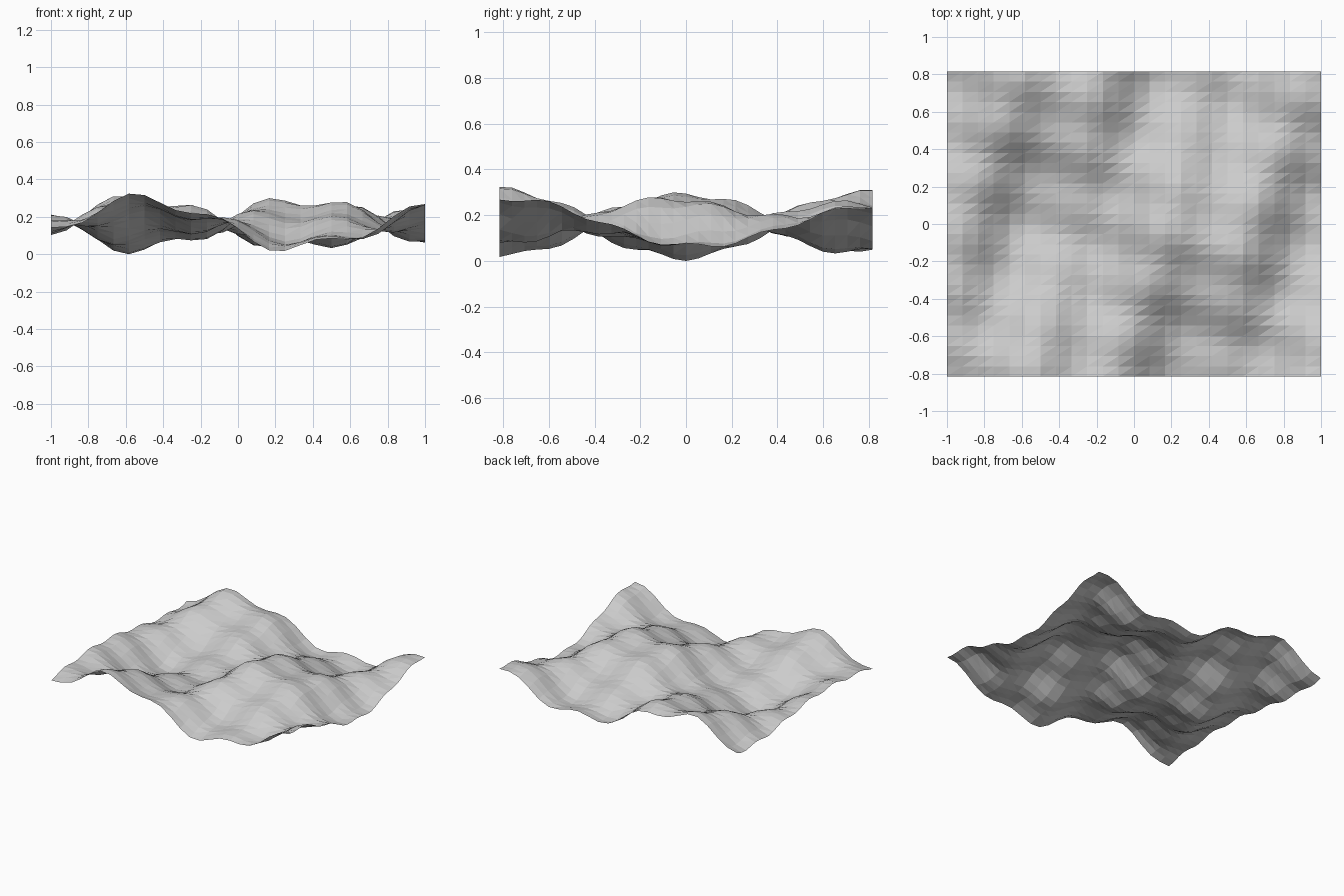
import bpy
import bmesh
from math import sin, cos

cube = bpy.data.objects.get("Cube")
if cube:
    bpy.data.objects.remove(cube, do_unlink=True)

HALF_X, HALF_Y = 1.0, 0.815
COLUMNS, ROWS = 24, 30


def height(x, y):
    """Broad swell crossed by two slanted finer ripples."""
    swell = 0.124 * sin(3.65 * (x + 0.08)) * cos(3.9 * (y + 0.03))
    long_ripple = 0.034 * cos(12.5 * (x - 0.64 - 0.26 * y))
    short_ripple = 0.012 * sin(20.3 * (y + 0.28 * x - 0.22))
    return swell + long_ripple + short_ripple


# Stone grey surface colour
grey = bpy.data.materials.new("plain grey")
grey.use_nodes = True
colour = (0.6, 0.6, 0.6, 1.0)
grey.diffuse_color = colour
shader = next(n for n in grey.node_tree.nodes if n.type == "BSDF_PRINCIPLED")
shader.inputs["Base Color"].default_value = colour

# Wavy terrain sheet, a flat-shaded triangulated grid
bm = bmesh.new()
bmesh.ops.create_grid(bm, x_segments=COLUMNS, y_segments=ROWS, size=1.0)
for v in bm.verts:
    v.co.x *= HALF_X
    v.co.y *= HALF_Y
    v.co.z = height(v.co.x, v.co.y)
lowest = min(v.co.z for v in bm.verts)
for v in bm.verts:
    v.co.z -= lowest
bmesh.ops.triangulate(bm, faces=bm.faces[:], quad_method="FIXED")
bmesh.ops.recalc_face_normals(bm, faces=bm.faces[:])
if sum(f.normal.z for f in bm.faces) < 0:
    bmesh.ops.reverse_faces(bm, faces=bm.faces[:])

mesh = bpy.data.meshes.new("terrain_sheet")
bm.to_mesh(mesh)
bm.free()
mesh.materials.append(grey)
terrain = bpy.data.objects.new("terrain_sheet", mesh)
bpy.context.scene.collection.objects.link(terrain)
